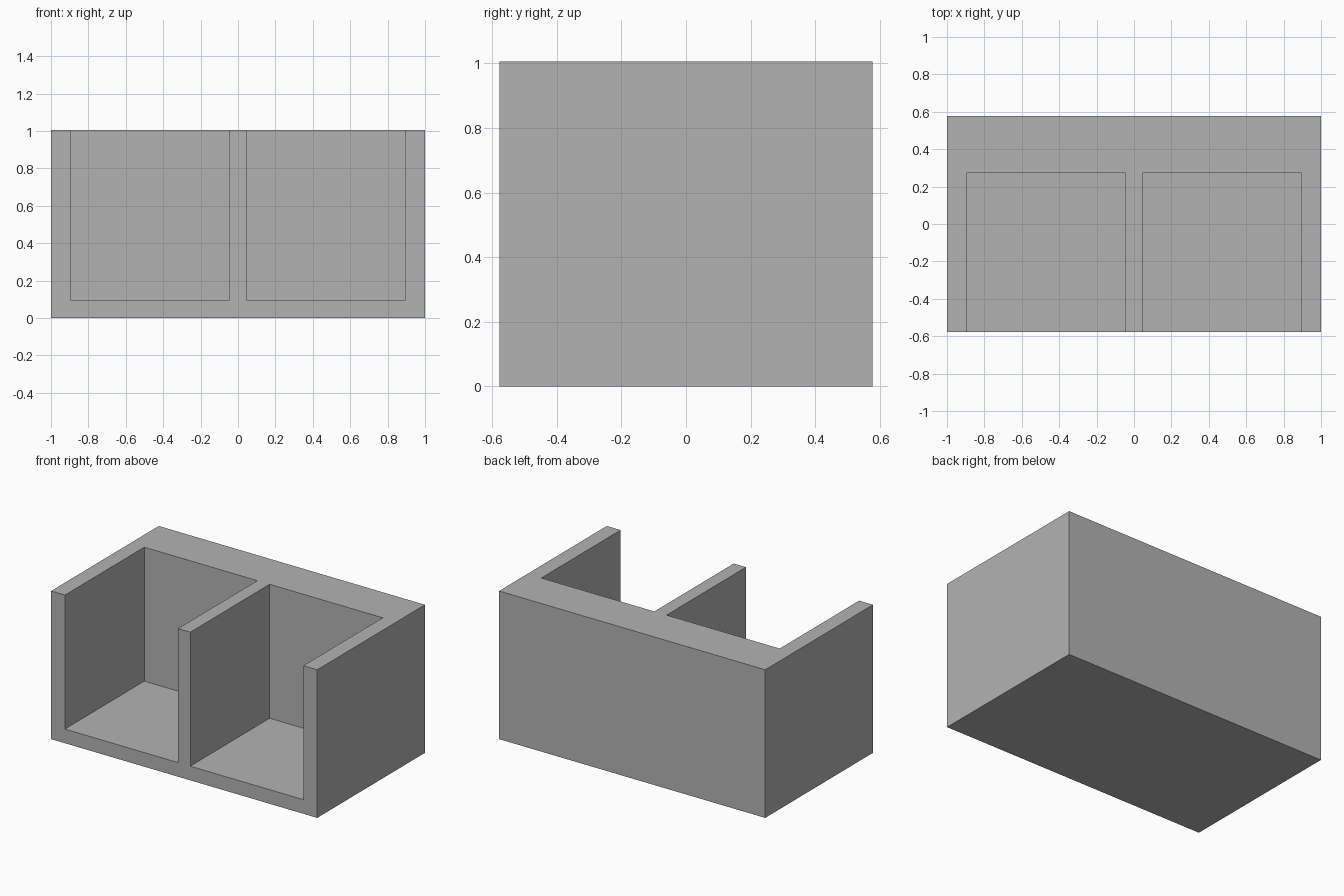
import bpy
from mathutils import Vector

if "Cube" in bpy.data.objects:
    bpy.data.objects.remove(bpy.data.objects["Cube"], do_unlink=True)

WIDTH, DEPTH, HEIGHT = 2.0, 1.156, 1.006
FLOOR, INNER, OUTER, BACK = 0.096, 0.046, 0.896, 0.274

# Plain grey material
grey = bpy.data.materials.new("plain_grey")
grey.use_nodes = True
colour = (0.45, 0.45, 0.45, 1)
grey.diffuse_color = colour
grey.node_tree.nodes["Principled BSDF"].inputs["Base Color"].default_value = colour


def box(name, low, high):
    low, high = Vector(low), Vector(high)
    bpy.ops.mesh.primitive_cube_add(size=1, location=(low + high) / 2)
    obj = bpy.context.object
    obj.name = name
    obj.scale = high - low
    bpy.ops.object.transform_apply(location=True, rotation=False, scale=True)
    obj.data.materials.append(grey)
    return obj


# Solid block
body = box("two_bay_holder", (-WIDTH / 2, -DEPTH / 2, 0), (WIDTH / 2, DEPTH / 2, HEIGHT))

# Two bays, open at the front and the top
cutters = [
    box("bay_cutter", (min(side * INNER, side * OUTER), -DEPTH, FLOOR),
        (max(side * INNER, side * OUTER), BACK, HEIGHT * 2))
    for side in (-1, 1)
]
for cutter in cutters:
    cutter.hide_render = True
    bpy.ops.object.select_all(action="DESELECT")
    body.select_set(True)
    bpy.context.view_layer.objects.active = body
    cut = body.modifiers.new("bay", "BOOLEAN")
    cut.operation = "DIFFERENCE"
    cut.solver = "EXACT"
    cut.object = cutter
    bpy.ops.object.modifier_apply(modifier=cut.name)
    bpy.data.objects.remove(cutter, do_unlink=True)
